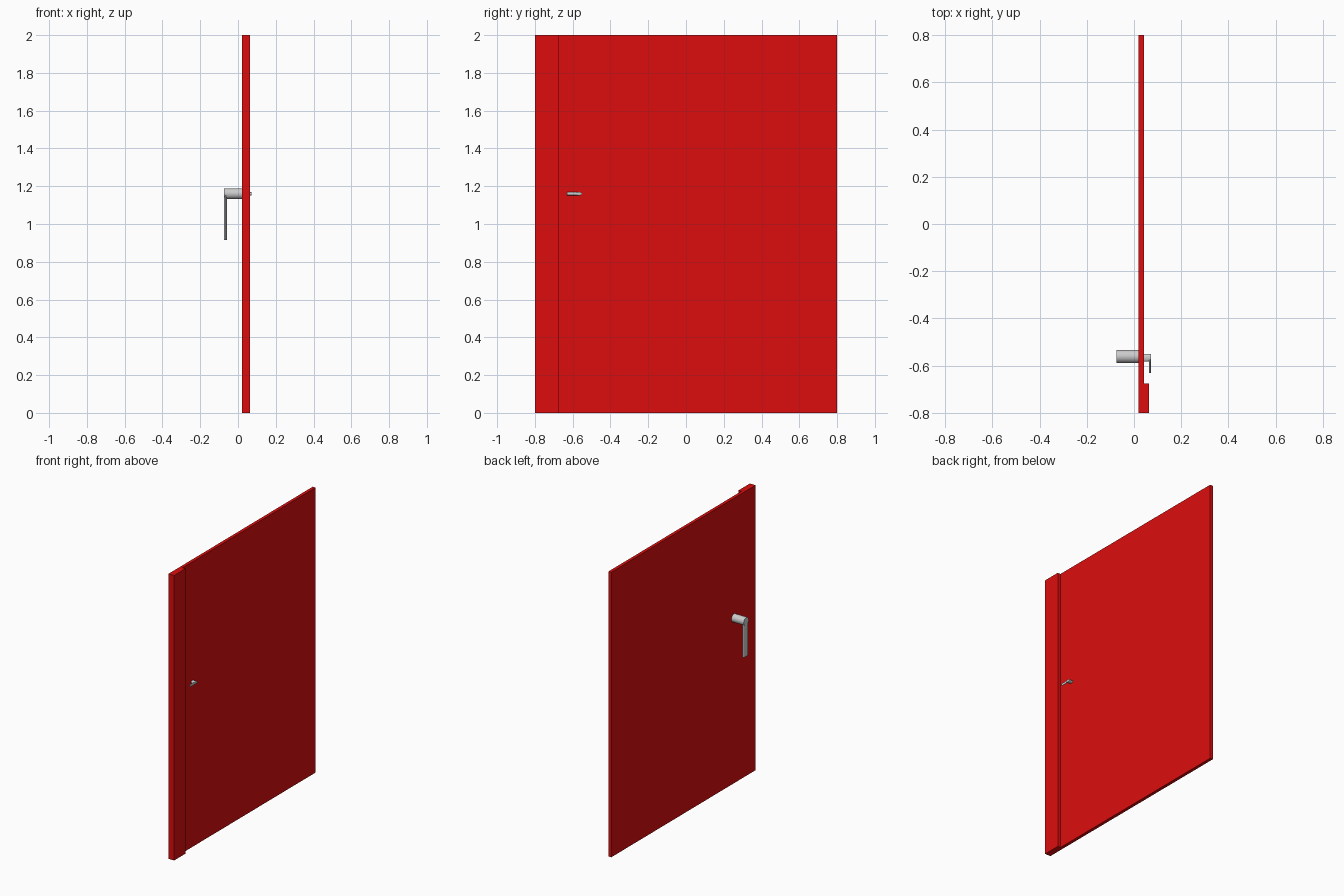
import bpy
from math import pi

if "Cube" in bpy.data.objects:
    bpy.data.objects.remove(bpy.data.objects["Cube"])

red = bpy.data.materials.new("door_red")
red.diffuse_color = (0.72, 0.004, 0.004, 1)
red.use_nodes = True
red.node_tree.nodes["Principled BSDF"].inputs["Base Color"].default_value = red.diffuse_color


def box(name, lo, hi):
    bpy.ops.mesh.primitive_cube_add(size=1, location=[(a + b) / 2 for a, b in zip(lo, hi)])
    o = bpy.context.object
    o.name = name
    o.scale = [b - a for a, b in zip(lo, hi)]
    bpy.ops.object.transform_apply(location=False, rotation=False, scale=True)
    o.data.materials.append(red)
    return o


def rod(name, lo, hi, axis):
    # elliptical cylinder filling the given bounds, running along the axis
    rot = {"x": (0, pi / 2, 0), "y": (pi / 2, 0, 0), "z": (0, 0, 0)}[axis]
    bpy.ops.mesh.primitive_cylinder_add(vertices=32, radius=0.5, depth=1, rotation=rot,
                                        location=[(a + b) / 2 for a, b in zip(lo, hi)])
    o = bpy.context.object
    o.name = name
    bpy.ops.object.transform_apply(location=False, rotation=True, scale=False)
    o.scale = [b - a for a, b in zip(lo, hi)]
    bpy.ops.object.transform_apply(location=False, rotation=False, scale=True)
    bpy.ops.object.shade_smooth_by_angle()
    return o


# door panel and thicker closing edge
box("door_panel", (0.02, -0.675, 0), (0.042, 0.8, 2))
box("door_edge", (0.02, -0.8, 0), (0.064, -0.675, 2))

# outer handle: stem and hanging lever
rod("handle_stem", (-0.075, -0.589, 1.132), (0.022, -0.533, 1.189), "x")
rod("handle_lever", (-0.075, -0.589, 0.915), (-0.059, -0.533, 1.165), "z")

# small inner latch: stem and sideways lever
rod("latch_stem", (0.04, -0.583, 1.152), (0.071, -0.55, 1.169), "x")
rod("latch_lever", (0.063, -0.63, 1.152), (0.071, -0.562, 1.169), "y")
